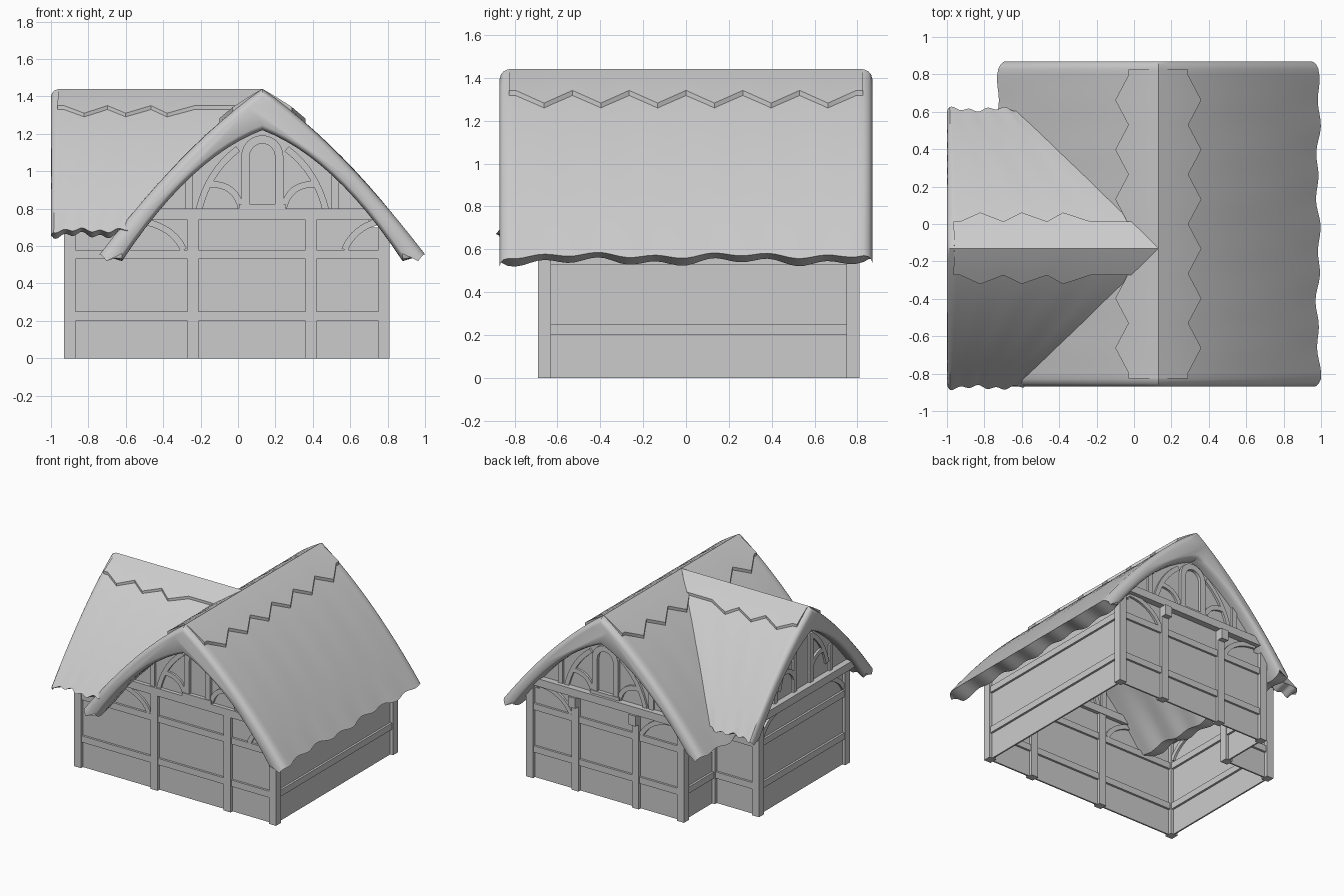
import bpy, bmesh
from math import sin, cos, pi, radians, hypot

if "Cube" in bpy.data.objects:
    bpy.data.objects.remove(bpy.data.objects["Cube"])

GREY = (0.6, 0.6, 0.6, 1)
mat = bpy.data.materials.new("plain grey")
mat.use_nodes = True
mat.diffuse_color = GREY
mat.node_tree.nodes["Principled BSDF"].inputs["Base Color"].default_value = GREY


def finish(bm, name, smooth=0):
    bmesh.ops.recalc_face_normals(bm, faces=bm.faces)
    me = bpy.data.meshes.new(name)
    bm.to_mesh(me)
    bm.free()
    me.materials.append(mat)
    ob = bpy.data.objects.new(name, me)
    bpy.context.collection.objects.link(ob)
    if smooth:
        bpy.ops.object.select_all(action='DESELECT')
        ob.select_set(True)
        bpy.context.view_layer.objects.active = ob
        bpy.ops.object.shade_smooth_by_angle(angle=radians(smooth))
    return ob


# ---- Thatched roofs: closed sections lofted along the ridge ----
RIDGE_X, RIDGE_Y, TOP = 0.13, -0.13, 1.44
HALF, INNER = 0.855, 0.75


def outer(d):
    return TOP - 0.7 * abs(d) - 0.37 * d * d


def inner(d):
    return 1.22 - 0.38 * abs(d) - 0.7 * d * d


def main_place(f, d, drop):
    return (RIDGE_X + d, -0.87 + 1.74 * f, TOP - drop)


def wing_place(f, d, drop, ref=None):
    # the far end is mitred into the main roof
    end = RIDGE_X - 0.97 * abs(d if ref is None else ref)
    return (-1 + f * (end + 1), RIDGE_Y + d, TOP - drop)


def loft(name, rings, angle):
    bm = bmesh.new()
    rings = [[bm.verts.new(p) for p in ring] for ring in rings]
    n = len(rings[0])
    for a, b in zip(rings, rings[1:]):
        for i in range(n):
            j = (i + 1) % n
            bm.faces.new((a[i], a[j], b[j], b[i]))
    bm.faces.new(rings[0])
    bm.faces.new(rings[-1])
    return finish(bm, name, angle)


def thatch(name, place, scale, length, both_ends):
    n = 12
    ts = [i / n for i in range(-n, n + 1)]
    ends = [(0, 0.045), (0.006, 0.025), (0.018, 0.01), (0.04, 0)]
    stations = [(c / length, s) for c, s in ends]
    steps = 48
    stations += [(0.04 / length + (1 - 0.08 / length) * i / steps, 0) for i in range(1, steps)]
    if both_ends:
        stations += [(1 - c / length, s) for c, s in reversed(ends)]
    else:
        stations.append((1, 0))
    rings = []
    for f, inset in stations:
        along = f * length
        wave = 0.6 * sin(2 * pi * along / 0.265) + 0.5 * sin(9 * along + 1)
        ring = []
        for t in ts:
            d, k = t * HALF, 0.014 * t * t * wave
            side = 1 if t > 0 else -1
            dd = (d + side * k * abs(t) - inset * 0.6 * t) * scale
            drop = (TOP - outer(d) + k + inset) * scale
            ring.append(place(f, dd, drop) if both_ends else place(f, dd, drop, d * scale))
        for t in reversed(ts):
            d, k = t * INNER, 0.02 * abs(t) ** 3 * wave
            drop = (TOP - inner(d) + k - inset * 0.6) * scale
            ref = t * HALF * scale
            ring.append(place(f, d * scale, drop) if both_ends else place(f, d * scale, drop, ref))
        rings.append(ring)
    return loft(name, rings, 40)


thatch("main_roof", main_place, 1, 1.74, True)
thatch("wing_roof", wing_place, 0.87, 1.13, False)


# ---- Zigzag ridge caps, thickening towards their edge ----
def ridge_cap(name, place, scale, stations, short, long):
    ts = [i / 4 for i in range(-4, 5)]
    rings = []
    for f, tip in stations:
        w = long if tip else short
        top = [place(f, t * w * scale, (TOP - outer(t * w) - 0.022 * abs(t) - 0.001) * scale) for t in ts]
        low = [place(f, t * w * scale, (TOP - outer(t * w) + 0.03) * scale) for t in reversed(ts)]
        rings.append(top + low)
    return loft(name, rings, 30)


tooth = 0.1325
ridge_cap("main_ridge_cap", main_place, 1,
          [(0.025, False)] + [((0.075 + tooth * k) / 1.74, k % 2) for k in range(13)] + [(0.975, False)],
          0.16, 0.23)
ridge_cap("wing_ridge_cap", wing_place, 0.87,
          [(0.035, False)] + [((0.08 + tooth * k) / 1.13, k % 2) for k in range(7)] + [(1, False)],
          0.165, 0.22)


# ---- Timber-framed walls ----
class Wall:
    """Collects panels and timbers on a vertical plane; u runs along the wall."""

    def __init__(self, name, axis, at):
        self.name, self.axis, self.at = name, axis, at
        self.timber, self.panel = bmesh.new(), bmesh.new()

    def slab(self, bm, outline, depth, shift=0):
        sides = []
        for n in (shift - depth / 2, shift + depth / 2):
            pts = [(u, self.at + n, z) if self.axis == 'x' else (self.at + n, u, z) for u, z in outline]
            sides.append([bm.verts.new(p) for p in pts])
        a, b = sides
        bm.faces.new(a)
        bm.faces.new(b)
        for i in range(len(a)):
            j = (i + 1) % len(a)
            bm.faces.new((a[i], a[j], b[j], b[i]))

    def box(self, u0, u1, z0, z1, depth=0.045, shift=0, bm=None):
        self.slab(bm or self.timber, [(u0, z0), (u1, z0), (u1, z1), (u0, z1)], depth, shift)

    def ribbon(self, pts, width, depth=0.045):
        left, right = [], []
        for i, (u, z) in enumerate(pts):
            p, q = pts[max(i - 1, 0)], pts[min(i + 1, len(pts) - 1)]
            du, dz = q[0] - p[0], q[1] - p[1]
            k = width / 2 / hypot(du, dz)
            left.append((u - dz * k, z + du * k))
            right.append((u + dz * k, z - du * k))
        self.slab(self.timber, left + right[::-1], depth)

    def brace(self, p, c, q, width=0.035):
        ts = [i / 8 for i in range(9)]
        self.ribbon([tuple((1 - t) ** 2 * p[i] + 2 * t * (1 - t) * c[i] + t * t * q[i] for i in (0, 1))
                     for t in ts], width)

    def frame(self, u0, u1, posts, height, rails=(0.2, 0.53)):
        self.box(u0, u1, 0, height, 0.012, bm=self.panel)
        for u in posts:
            self.box(u - 0.03, u + 0.03, 0, height, 0.06)
        for z in rails:
            self.box(u0, u1, z, z + 0.05)

    def gable(self, mid, scale, reach, window):
        ds = [reach * i / 10 for i in range(-10, 11)]
        fit = lambda d, z: (mid + d * scale, TOP - (TOP - z) * scale)
        arch = [fit(d, (outer(d) + inner(d)) / 2) for d in ds]
        base = 0.74
        self.slab(self.panel, [(arch[0][0], base)] + arch + [(arch[-1][0], base)], 0.012)
        for s in (-1, 1):
            self.box(*sorted((mid + s * 0.37 * scale, mid + s * 0.41 * scale)), 0.79, 1.0)
            self.brace(fit(s * 0.34, 0.79), fit(s * 0.29, 1.0), fit(s * 0.13, 1.12))
            self.brace(fit(s * 0.29, 0.93), fit(s * 0.14, 0.94), fit(s * 0.11, 0.79))
        if window:
            bow = [(mid - 0.09 * cos(pi * i / 12), 1.08 + 0.09 * sin(pi * i / 12)) for i in range(13)]
            self.ribbon([(mid - 0.09, 0.82)] + bow + [(mid + 0.09, 0.82)], 0.045, 0.06)
            self.box(mid - 0.125, mid + 0.125, 0.79, 0.825, 0.07)
        else:
            for d in (-0.1, 0.1):
                self.box(mid + d - 0.02, mid + d + 0.02, 0.79, 1.18)

    def done(self):
        finish(self.timber, self.name + "_timbers")
        finish(self.panel, self.name + "_panels")


# Front wall with the main gable
front = Wall("front_wall", 'x', -0.66)
front.frame(-0.9, 0.78, (-0.9, -0.24, 0.39, 0.78), 0.7)
front.box(-0.9, 0.7, 0.7, 0.76, 0.012, bm=front.panel)
for post in (-0.9, -0.24, 0.39):
    front.box(post - 0.03, post + 0.03, 0.69, 0.76, 0.06)
front.box(-0.93, 0.74, 0.74, 0.8, 0.07)
front.brace((-0.58, 0.74), (-0.36, 0.73), (-0.29, 0.58))
front.brace((0.57, 0.58), (0.62, 0.7), (0.75, 0.73))
front.gable(RIDGE_X, 1, 0.66, True)
front.done()

# Back wall with its gable and the bracket ends under the plate
back = Wall("back_wall", 'x', 0.78)
back.frame(-0.52, 0.78, (-0.52, -0.13, 0.39, 0.78), 0.7)
back.box(-0.45, 0.71, 0.7, 0.76, 0.012, bm=back.panel)
back.box(-0.48, 0.74, 0.74, 0.8, 0.11)
for post in (-0.13, 0.39):
    back.box(post - 0.03, post + 0.03, 0.66, 0.74, 0.1, 0.02)
back.brace((-0.45, 0.74), (-0.25, 0.73), (-0.17, 0.58))
back.brace((0.71, 0.74), (0.51, 0.73), (0.43, 0.58))
back.gable(RIDGE_X, 1, 0.66, True)
back.done()

# End wall of the wing with its gable
end = Wall("wing_end_wall", 'y', -0.9)
end.frame(-0.66, 0.4, (-0.66, 0.4), 0.76)
end.box(-0.72, 0.46, 0.74, 0.8, 0.11)
for s in (-1, 1):
    end.brace((RIDGE_Y + s * 0.5, 0.6), (RIDGE_Y + s * 0.45, 0.7), (RIDGE_Y + s * 0.3, 0.74))
end.gable(RIDGE_Y, 0.87, 0.64, False)
end.done()

# Plain walls under the eaves
for name, axis, at, u0, u1, height in (
        ("long_side_wall", 'y', 0.78, -0.66, 0.78, 0.68),
        ("notch_side_wall", 'y', -0.52, 0.4, 0.78, 0.68),
        ("wing_back_wall", 'x', 0.4, -0.9, -0.52, 0.78)):
    wall = Wall(name, axis, at)
    wall.frame(u0, u1, (u0, u1), height)
    wall.done()
